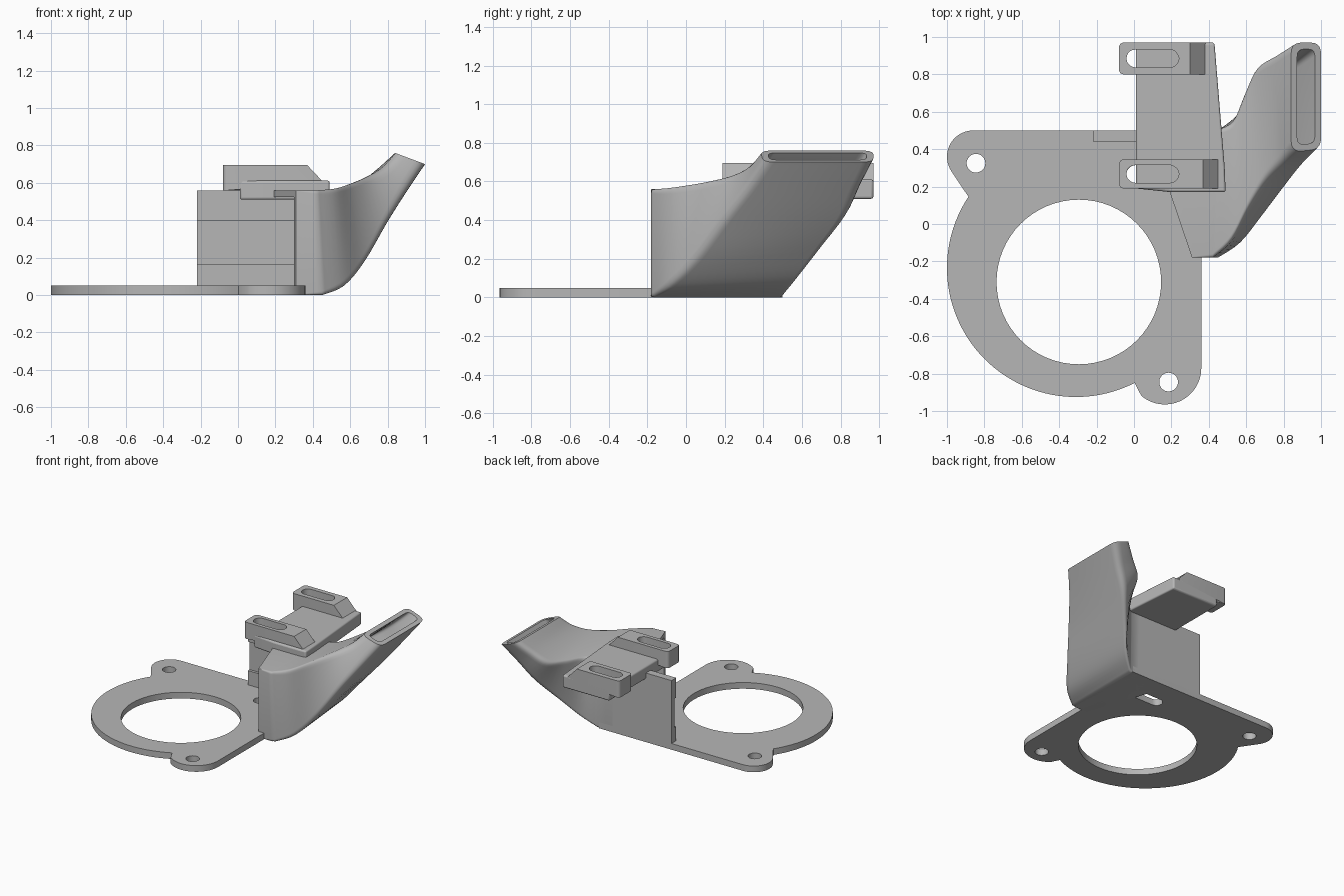
import bpy, bmesh, math
from mathutils import Vector

if "Cube" in bpy.data.objects:
    bpy.data.objects.remove(bpy.data.objects["Cube"])

grey = bpy.data.materials.new("plain grey")
grey.diffuse_color = (0.47, 0.47, 0.47, 1)
grey.use_nodes = True
grey.node_tree.nodes["Principled BSDF"].inputs["Base Color"].default_value = grey.diffuse_color


def finish(ob, angle=30):
    ob.data.materials.clear()
    ob.data.materials.append(grey)
    bpy.ops.object.select_all(action='DESELECT')
    ob.select_set(True)
    bpy.context.view_layer.objects.active = ob
    bpy.ops.object.shade_smooth_by_angle(angle=math.radians(angle))
    return ob


def mesh_object(name, bm):
    bmesh.ops.recalc_face_normals(bm, faces=bm.faces[:])
    me = bpy.data.meshes.new(name)
    bm.to_mesh(me)
    bm.free()
    ob = bpy.data.objects.new(name, me)
    bpy.context.collection.objects.link(ob)
    return ob


def arc(cx, cy, r, a0, a1, n=16):
    return [(cx + r * math.cos(math.radians(a0 + (a1 - a0) * i / n)),
             cy + r * math.sin(math.radians(a0 + (a1 - a0) * i / n))) for i in range(n + 1)]


def circle(cx, cy, r, n=32):
    return arc(cx, cy, r, 0, 360, n)[:-1]


def slot(cx, cy, length, width):
    r, h = width / 2, (length - width) / 2
    return arc(cx + h, cy, r, -90, 90, 10) + arc(cx - h, cy, r, 90, 270, 10)


def slab(name, loops, z0, z1):
    """Filled outline with holes, extruded from z0 to z1."""
    cu = bpy.data.curves.new(name, 'CURVE')
    cu.dimensions = '2D'
    cu.fill_mode = 'BOTH'
    cu.extrude = (z1 - z0) / 2
    for pts in loops:
        sp = cu.splines.new('POLY')
        sp.points.add(len(pts) - 1)
        for p, (x, y) in zip(sp.points, pts):
            p.co = (x, y, (z0 + z1) / 2 * 0, 1)
        sp.use_cyclic_u = True
    tmp = bpy.data.objects.new(name + "_curve", cu)
    bpy.context.collection.objects.link(tmp)
    bpy.context.view_layer.update()
    me = bpy.data.meshes.new_from_object(tmp.evaluated_get(bpy.context.evaluated_depsgraph_get()))
    bpy.data.objects.remove(tmp)
    bm = bmesh.new()
    bm.from_mesh(me)
    bmesh.ops.remove_doubles(bm, verts=bm.verts[:], dist=1e-5)
    bmesh.ops.translate(bm, verts=bm.verts[:], vec=(0, 0, (z0 + z1) / 2))
    return mesh_object(name, bm)


def box(name, lo, hi):
    bm = bmesh.new()
    bmesh.ops.create_cube(bm, size=1)
    for v in bm.verts:
        v.co = [lo[i] if v.co[i] < 0 else hi[i] for i in range(3)]
    return mesh_object(name, bm)


# Base plate: big ring, two screw ears, square corner under the duct
outline = (arc(-0.86, 0.36, 0.14, 90, 215)
           + arc(-0.31, -0.235, 0.69, 146.5, 297, 48)
           + arc(0.165, -0.77, 0.195, 230, 360)
           + [(0.36, -0.175), (0.43, -0.175), (0.43, 0.5)])
finish(slab("base_plate", [outline, circle(-0.295, -0.31, 0.44, 64),
                           circle(-0.845, 0.325, 0.05), circle(0.185, -0.845, 0.05),
                           slot(0.1, 0.267, 0.28, 0.095)], 0, 0.05))

# Back wall, with thicker strips along its top and bottom
finish(box("back_wall", (-0.22, 0.462, 0.03), (0.31, 0.5, 0.56)))
finish(box("wall_lower_strip", (-0.22, 0.44, 0.03), (0.31, 0.48, 0.165)))
finish(box("wall_upper_strip", (-0.22, 0.44, 0.4), (0.31, 0.48, 0.56)))

# Air duct: four corner paths (front-bottom, front-top, back-top, back-bottom)
keys = [
    [(.31, -.18, 0), (.31, -.18, .56), (.08, .5, .56), (.08, .5, 0)],
    [(.45, -.18, 0), (.42, -.18, .56), (.44, .5, .56), (.45, .5, 0)],
    [(.57, -.10, .05), (.52, -.09, .57), (.53, .55, .565), (.55, .58, .09)],
    [(.68, .03, .18), (.61, .08, .60), (.59, .70, .575), (.66, .70, .24)],
    [(.80, .18, .39), (.70, .23, .64), (.65, .84, .60), (.79, .83, .41)],
    [(.90, .30, .55), (.78, .32, .69), (.75, .91, .68), (.90, .90, .56)],
    [(1.0, .40, .70), (.84, .385, .76), (.84, .97, .76), (1.0, .97, .70)],
]
radii = [.004, .02, .035, .045, .05, .055, .06]
WALL, STEPS, ARC = 0.035, 5, 5


def blend(p0, p1, p2, p3, t):
    return 0.5 * (2 * p1 + (p2 - p0) * t + (2 * p0 - 5 * p1 + 4 * p2 - p3) * t * t
                  + (3 * p1 - p0 - 3 * p2 + p3) * t ** 3)


def section(corners, r, inset):
    pts = []
    for i, c in enumerate(corners):
        a = (corners[i - 1] - c).normalized()
        b = (corners[(i + 1) % 4] - c).normalized()
        c = c + (a + b) * inset
        rr = max(r - inset * 0.6, 0.004)
        for k in range(ARC + 1):
            t = k / ARC
            pts.append(c + a * rr * (1 - t) ** 2 + b * rr * t * t)
    return pts


frames = []
last = len(keys) - 1
for s in range(last):
    for j in range(STEPS + (s == last - 1)):
        t = j / STEPS
        if s == 0:      # straight inlet
            cs = [Vector(p).lerp(Vector(q), t) for p, q in zip(keys[0], keys[1])]
        else:
            ks = [keys[max(s - 1, 1)], keys[s], keys[s + 1], keys[min(s + 2, last)]]
            cs = [blend(*[Vector(k[i]) for k in ks], t) for i in range(4)]
        for c in cs:
            c.z = max(c.z, 0)
        frames.append((cs, radii[s] + (radii[s + 1] - radii[s]) * t))

bm = bmesh.new()
outer = [[bm.verts.new(p) for p in section(c, r, 0)] for c, r in frames]
inner = [[bm.verts.new(p) for p in section(c, r, WALL)] for c, r in frames]
rings = outer + inner[::-1]
for i, ring in enumerate(rings):
    nxt = rings[(i + 1) % len(rings)]
    for k in range(len(ring)):
        m = (k + 1) % len(ring)
        bm.faces.new((ring[k], ring[m], nxt[m], nxt[k]))
finish(mesh_object("air_duct", bm), 35)

# Mounting bracket plate on top of the duct
plate = slab("bracket_plate", [[(.01, .19), (.2, .17), (.49, .17), (.485, .3), (.43, .97), (.01, .97)]],
             0.51, 0.612)
bev = plate.modifiers.new("soft_edges", 'BEVEL')
bev.width, bev.segments = 0.02, 3
finish(plate)

# Two slotted arms with a sloped right end
for name, y0, y1, x1 in (("front_arm", .19, .345, .455), ("rear_arm", .8, .97, .385)):
    r = 0.025
    loop = (arc(-.08 + r, y0 + r, r, 180, 270, 5) + [(x1, y0), (x1, y1)]
            + arc(-.08 + r, y1 - r, r, 90, 180, 5))
    arm = slab(name, [loop, slot(0.1, (y0 + y1) / 2, 0.28, 0.095)], 0.56, 0.695)
    for v in arm.data.vertices:
        if v.co.x > x1 - 0.01:
            if v.co.z > 0.6:
                v.co.x -= 0.085
            else:
                v.co.z = 0.605
    finish(arm)
